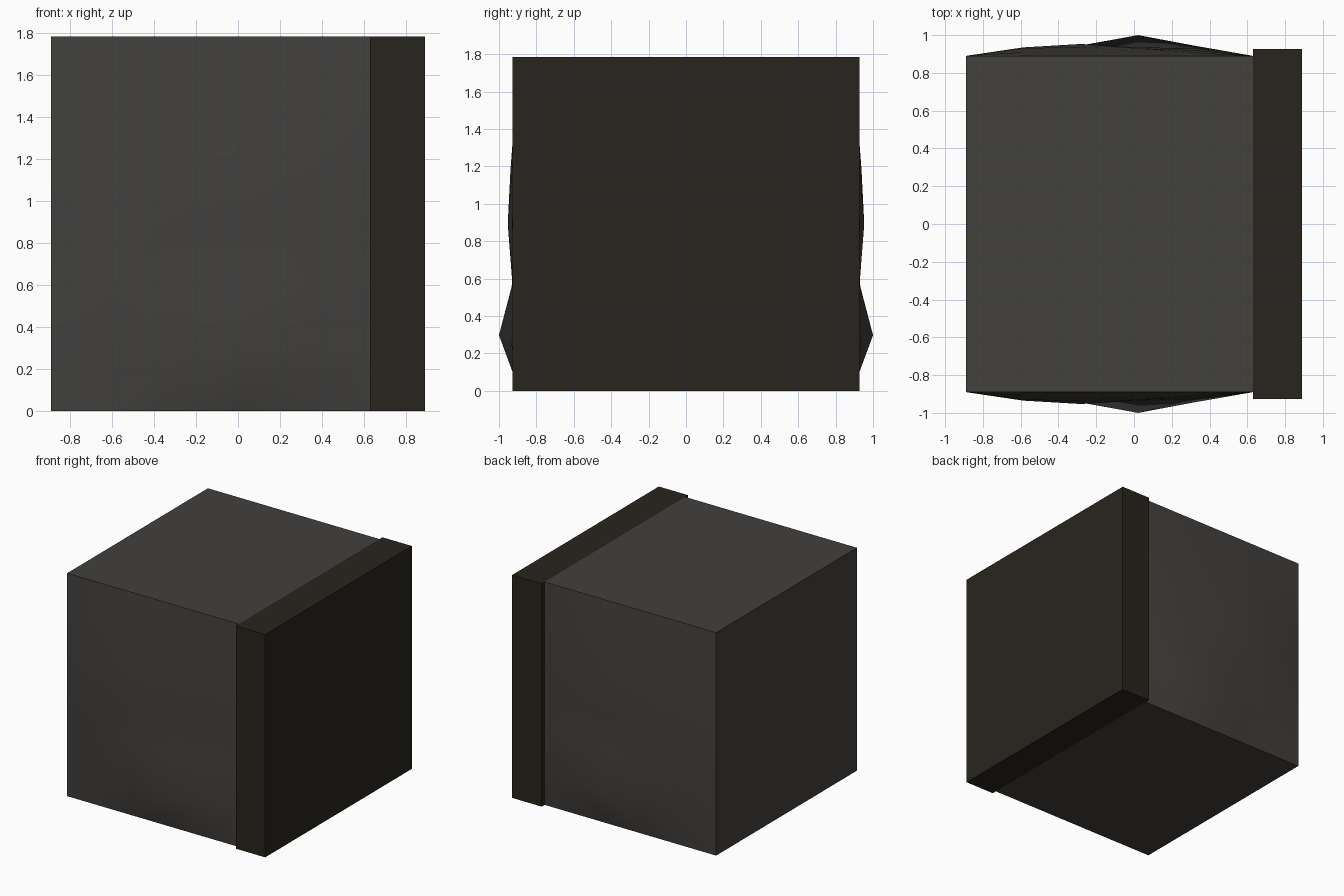
import bpy, bmesh

if "Cube" in bpy.data.objects:
    bpy.data.objects.remove(bpy.data.objects["Cube"])

def material(name, rgb):
    m = bpy.data.materials.new(name)
    m.diffuse_color = (*rgb, 1)
    m.use_nodes = True
    m.node_tree.nodes["Principled BSDF"].inputs["Base Color"].default_value = m.diffuse_color
    return m

grey = material("dark_grey", (0.055, 0.052, 0.047))
brown = material("dark_brown", (0.022, 0.018, 0.013))

X0, X1, X2 = -0.89, 0.63, 0.89
HALF, SLAB_HALF, TOP = 0.89, 0.927, 1.785
COLS, ROWS = 5, 6

# Bulge above the flat side, for the inner grid points, bottom row first
BULGE = [(.025, .055, .11, .053),
         (.035, .04, .032, .03),
         (.045, .063, .045, .04),
         (.04, .048, .04, .03),
         (.02, .025, .022, .018)]

def link(bm, name, mat):
    me = bpy.data.meshes.new(name)
    bmesh.ops.recalc_face_normals(bm, faces=bm.faces)
    bm.to_mesh(me)
    bm.free()
    me.materials.append(mat)
    ob = bpy.data.objects.new(name, me)
    bpy.context.collection.objects.link(ob)
    return ob

# Main block: dented grid on the front and back, flat elsewhere
bm = bmesh.new()
sides = []
for s in (-1, 1):
    g = []
    for j in range(ROWS + 1):
        row = []
        for i in range(COLS + 1):
            inner = 0 < i < COLS and 0 < j < ROWS
            d = BULGE[j - 1][i - 1] if inner else 0
            row.append(bm.verts.new((X0 + (X1 - X0) * i / COLS,
                                     s * (HALF + d), TOP * j / ROWS)))
        g.append(row)
    for j in range(ROWS):
        for i in range(COLS):
            f = bm.faces.new((g[j][i], g[j][i + 1], g[j + 1][i + 1], g[j + 1][i]))
            f.smooth = True
    sides.append(g)
a, b = sides

# Bottom, top, left and right faces join the two grids
def edge_loop(g):
    return [g[0], g[-1], [r[0] for r in g], [r[-1] for r in g]]

for p, q in zip(edge_loop(a), edge_loop(b)):
    bm.faces.new(p + q[::-1])
for e in bm.edges:
    if not all(f.smooth for f in e.link_faces):
        e.smooth = False
link(bm, "main_block", grey)

# End slab, slightly wider than the block
bm = bmesh.new()
bmesh.ops.create_cube(bm, size=1)
for v in bm.verts:
    v.co.x = X2 if v.co.x > 0 else X1
    v.co.y *= 2 * SLAB_HALF
    v.co.z = TOP if v.co.z > 0 else 0
link(bm, "end_slab", brown)
